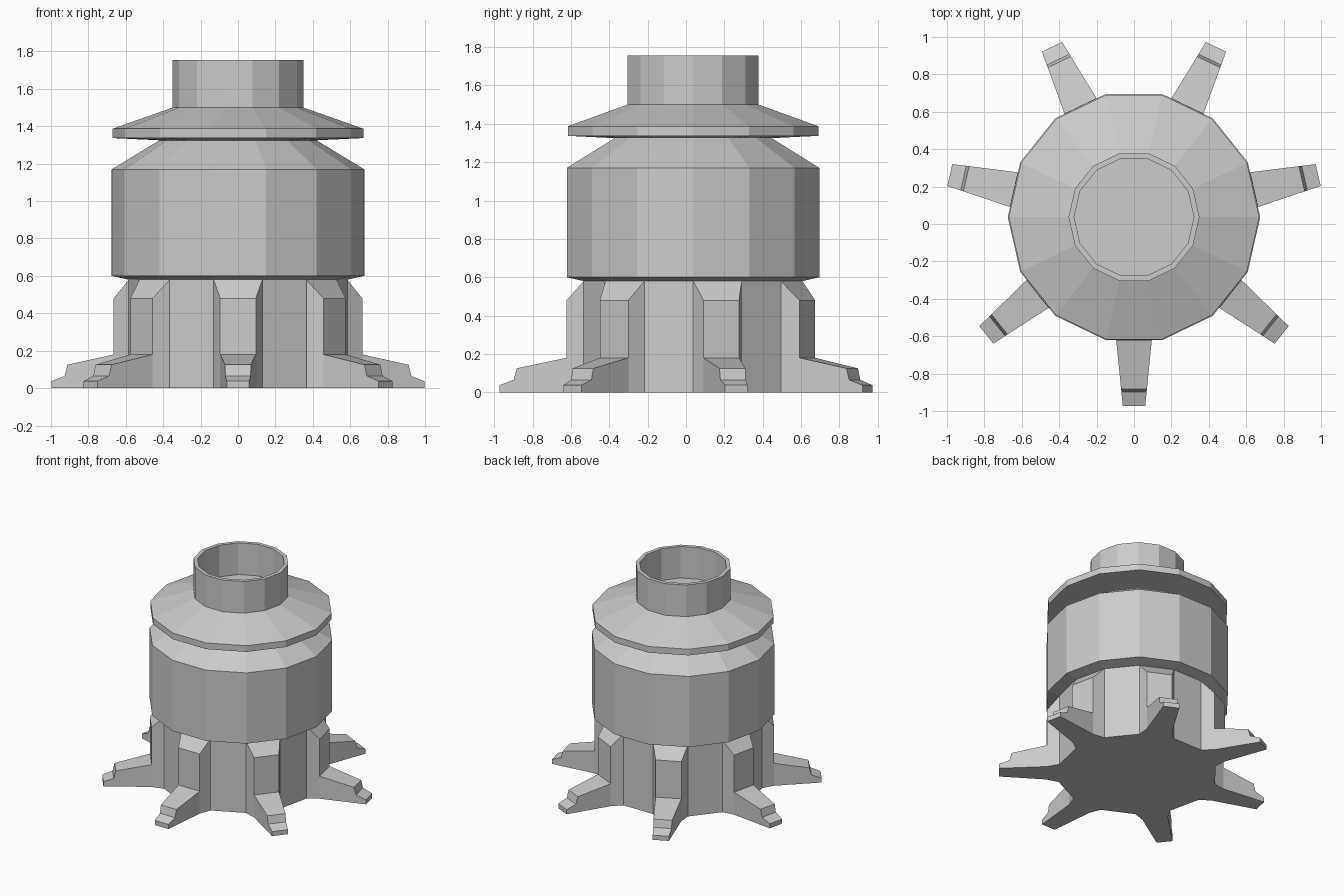
import bpy
import bmesh
from math import cos, sin, pi, tau
from mathutils import Matrix, Vector

SIDES = 14
LEGS = 7
CENTRE = Vector((0, 0.037, 0))

cube = bpy.data.objects.get("Cube")
if cube:
    bpy.data.objects.remove(cube)

grey = bpy.data.materials.new("light_grey")
grey.use_nodes = True
grey.diffuse_color = (0.6, 0.6, 0.6, 1)
grey.node_tree.nodes["Principled BSDF"].inputs["Base Color"].default_value = grey.diffuse_color


def finish(name, bm):
    mesh = bpy.data.meshes.new(name)
    bm.to_mesh(mesh)
    bm.free()
    mesh.materials.append(grey)
    obj = bpy.data.objects.new(name, mesh)
    obj.location = CENTRE
    bpy.context.collection.objects.link(obj)
    return obj


def lathe(name, profile, cap_start=False, cap_end=False):
    """Turn a (radius, height) profile, listed from bottom outside to the top."""
    bm = bmesh.new()
    rings = [[bm.verts.new((r * cos(tau * i / SIDES), r * sin(tau * i / SIDES), z))
              for i in range(SIDES)] for r, z in profile]
    for low, high in zip(rings, rings[1:]):
        for i in range(SIDES):
            j = (i + 1) % SIDES
            bm.faces.new((low[i], low[j], high[j], high[i]))
    if cap_start:
        bm.faces.new(rings[0][::-1])
    if cap_end:
        bm.faces.new(rings[-1])
    return finish(name, bm)


# Central column, wide drum, and flanged lid with a hollow spout
lathe("base_column", [(0.585, 0), (0.585, 0.58)], cap_start=True)
lathe("drum", [(0.585, 0.58), (0.675, 0.6), (0.675, 1.17), (0.42, 1.325)])
lathe("lid_flange", [(0.42, 1.325), (0.67, 1.337), (0.67, 1.387), (0.35, 1.5)])
lathe("spout", [(0.35, 1.5), (0.35, 1.755), (0.32, 1.755), (0.32, 1.5)], cap_end=True)


def leg_mesh():
    """Buttress and stepped foot pointing along +x."""
    # (distance out, half width, height) down the ridge of the leg
    ridge = [(0.57, 0.13, 0.58), (0.66, 0.095, 0.48), (0.66, 0.095, 0.18),
             (0.92, 0.069, 0.125), (0.935, 0.0675, 0.065), (1.01, 0.06, 0.037),
             (1.01, 0.06, 0)]
    bm = bmesh.new()
    rows = [[bm.verts.new((x, s * w, z)) for x, w, z in ridge] for s in (-1, 1)]
    feet = [[bm.verts.new((x, s * w, 0)) for x, w, z in ridge[:2]] for s in (-1, 1)]
    right, left = rows
    for i in range(len(ridge) - 1):
        bm.faces.new((right[i], right[i + 1], left[i + 1], left[i]))
    for row, (inner, outer) in zip(rows, feet):
        bm.faces.new((row[0], inner, outer, row[2], row[1]))
        bm.faces.new([outer] + row[:1:-1])
    (ri, ro), (li, lo) = feet
    bm.faces.new((ri, li, lo, ro))
    bm.faces.new((ro, lo, left[-1], right[-1]))
    bmesh.ops.recalc_face_normals(bm, faces=bm.faces)
    return bm


# Seven legs, the first one facing the front
for k in range(LEGS):
    bm = leg_mesh()
    bm.transform(Matrix.Rotation(-pi / 2 + tau * k / LEGS, 4, "Z"))
    finish(f"leg_{k + 1}", bm)
